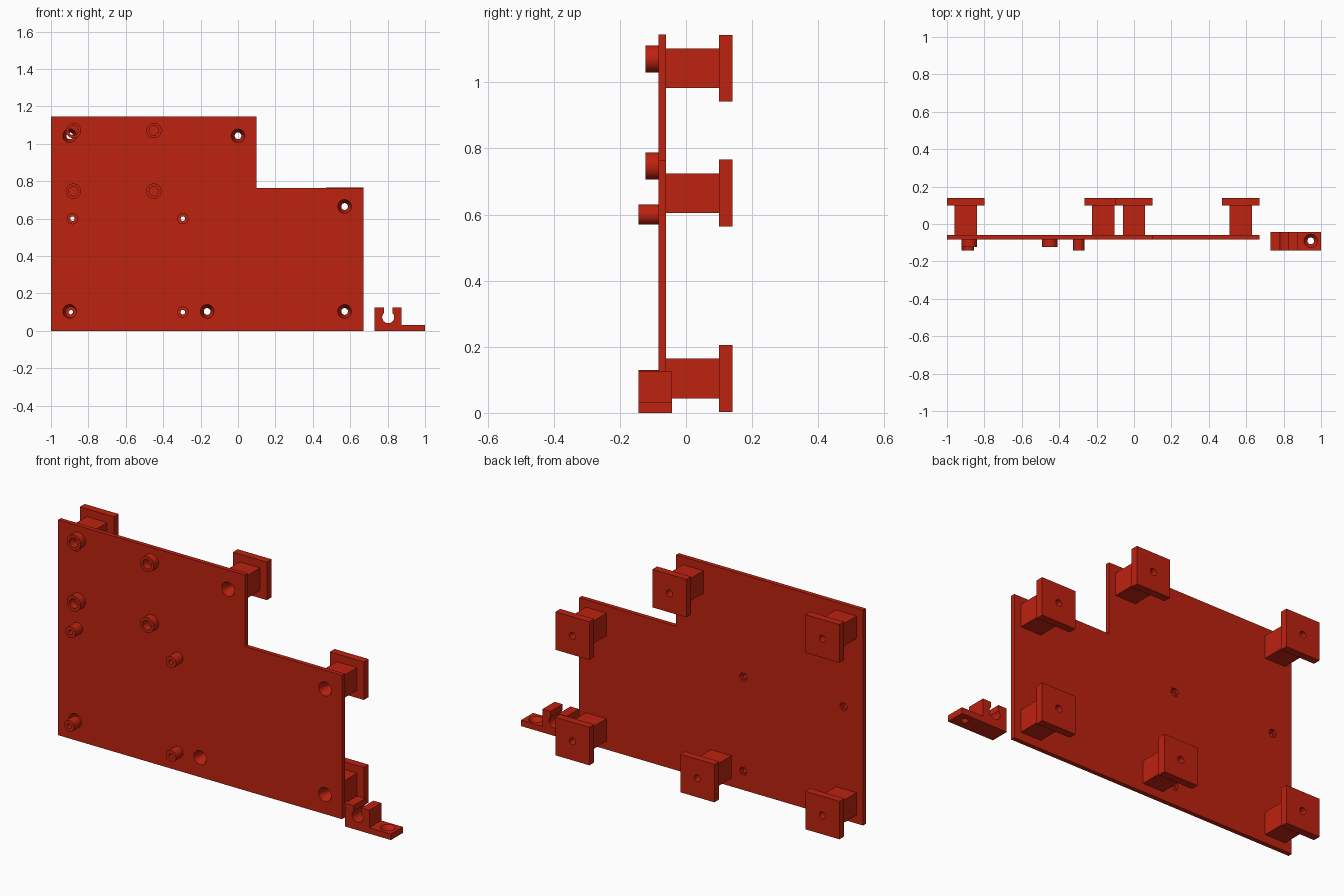
import bpy, bmesh, math
from mathutils import Matrix, Vector

if "Cube" in bpy.data.objects:
    bpy.data.objects.remove(bpy.data.objects["Cube"])

red = bpy.data.materials.new("red plastic")
red.diffuse_color = (0.514, 0.016, 0.005, 1)
red.use_nodes = True
red.node_tree.nodes["Principled BSDF"].inputs["Base Color"].default_value = red.diffuse_color


def new_object(name, bm):
    bmesh.ops.recalc_face_normals(bm, faces=bm.faces)
    mesh = bpy.data.meshes.new(name)
    bm.to_mesh(mesh)
    bm.free()
    ob = bpy.data.objects.new(name, mesh)
    bpy.context.collection.objects.link(ob)
    mesh.materials.append(red)
    return ob


def box(name, x0, x1, y0, y1, z0, z1):
    bm = bmesh.new()
    bmesh.ops.create_cube(bm, size=1)
    for v in bm.verts:
        v.co = Vector(((x0 + x1) / 2 + v.co.x * (x1 - x0),
                       (y0 + y1) / 2 + v.co.y * (y1 - y0),
                       (z0 + z1) / 2 + v.co.z * (z1 - z0)))
    return new_object(name, bm)


def prism(name, outline, y0, y1):
    """Extrude an x-z outline along y."""
    bm = bmesh.new()
    face = bm.faces.new([bm.verts.new((x, y0, z)) for x, z in outline])
    ext = bmesh.ops.extrude_face_region(bm, geom=[face])["geom"]
    verts = [g for g in ext if isinstance(g, bmesh.types.BMVert)]
    bmesh.ops.translate(bm, verts=verts, vec=(0, y1 - y0, 0))
    return new_object(name, bm)


def lathe(name, rings, place, seg=32, closed=False):
    """Stack (radius, depth) rings along local z; closed joins last to first."""
    bm = bmesh.new()
    loops = [[bm.verts.new((r * math.cos(2 * math.pi * i / seg),
                            r * math.sin(2 * math.pi * i / seg), d))
              for i in range(seg)] for r, d in rings]
    pairs = list(zip(loops, loops[1:]))
    if closed:
        pairs.append((loops[-1], loops[0]))
    else:
        bm.faces.new(loops[0])
        bm.faces.new(loops[-1])
    for a, b in pairs:
        for i in range(seg):
            j = (i + 1) % seg
            bm.faces.new((a[i], a[j], b[j], b[i]))
    bmesh.ops.transform(bm, matrix=place, verts=bm.verts)
    return new_object(name, bm)


def into_plate(x, y, z):
    """Local +z points to the back (+y)."""
    return Matrix.Translation((x, y, z)) @ Matrix.Rotation(-math.pi / 2, 4, 'X')


def combine(ob, tool, operation):
    mod = ob.modifiers.new("bool", 'BOOLEAN')
    mod.operation, mod.solver, mod.object = operation, 'EXACT', tool
    bpy.context.view_layer.objects.active = ob
    bpy.ops.object.modifier_apply(modifier=mod.name)
    bpy.data.objects.remove(tool)


def smooth(ob):
    bpy.ops.object.select_all(action='DESELECT')
    ob.select_set(True)
    bpy.context.view_layer.objects.active = ob
    bpy.ops.object.shade_smooth_by_angle(angle=math.radians(30))


FRONT, BACK = -0.083, -0.06      # plate faces
FLANGE, REAR = 0.10, 0.14        # flange faces

# Stepped plate
plate = prism("mounting_plate", [(-1, 0), (0.67, 0), (0.67, 0.765), (0.1, 0.765),
                                 (0.1, 1.145), (-1, 1.145)], FRONT, BACK)

# Square feet: pillar plus flange
feet = [(-0.9, 1.043), (0, 1.043), (0.57, 0.665),
        (-0.9, 0.104), (-0.165, 0.104), (0.57, 0.104)]
for x, z in feet:
    foot = box("foot", x - 0.06, x + 0.06, BACK - 0.01, FLANGE + 0.01, z - 0.06, z + 0.06)
    flange = box("flange", x - 0.1, x + 0.1, FLANGE, REAR, z - 0.101, z + 0.101)
    combine(foot, flange, 'UNION')
    combine(plate, foot, 'UNION')

# Countersunk screw holes through plate and feet
for x, z in feet:
    hole = lathe("screw_hole", [(0.037, -0.01), (0.037, 0.003), (0.018, 0.04), (0.018, 0.3)],
                 into_plate(x, FRONT, z))
    combine(plate, hole, 'DIFFERENCE')

# Slim standoffs with through holes and hexagonal nut pockets
slim = [(-0.885, 0.6), (-0.295, 0.6), (-0.295, 0.1), (-0.893, 0.1)]
for i, (x, z) in enumerate(slim):
    if i < 3:
        combine(plate, lathe("bolt_hole", [(0.012, -0.1), (0.012, 0.1)],
                             into_plate(x, FRONT, z)), 'DIFFERENCE')
        combine(plate, lathe("nut_pocket", [(0.023, 0.008), (0.023, 0.1)],
                             into_plate(x, FRONT, z), seg=6), 'DIFFERENCE')
    smooth(lathe("slim_standoff", [(0.03, 0), (0.03, -0.06), (0.012, -0.06), (0.012, 0)],
                 into_plate(x, FRONT, z), closed=True))
smooth(plate)

# Wide short standoffs
for x in (-0.88, -0.45):
    for z in (0.747, 1.071):
        smooth(lathe("wide_standoff", [(0.041, 0), (0.041, -0.04), (0.025, -0.04), (0.025, 0)],
                     into_plate(x, FRONT, z), closed=True))

# Loose cable clip: keyhole slot in a block, with a screw tab
cx, cz, r, half = 0.803, 0.073, 0.032, 0.023
a0 = math.asin(half / r)
arc = [(cx + r * math.sin(a), cz + r * math.cos(a))
       for a in (a0 + (2 * math.pi - 2 * a0) * i / 28 for i in range(29))]
clip = prism("cable_clip", [(0.73, 0), (1, 0), (1, 0.032), (0.873, 0.032), (0.873, 0.125),
                            (cx + half, 0.125)] + arc + [(cx - half, 0.125), (0.73, 0.125)],
             -0.143, -0.043)
combine(clip, lathe("tab_hole", [(0.018, -0.05), (0.018, 0.006), (0.036, 0.032), (0.036, 0.06)],
                    Matrix.Translation((0.945, -0.09, 0))), 'DIFFERENCE')
smooth(clip)
